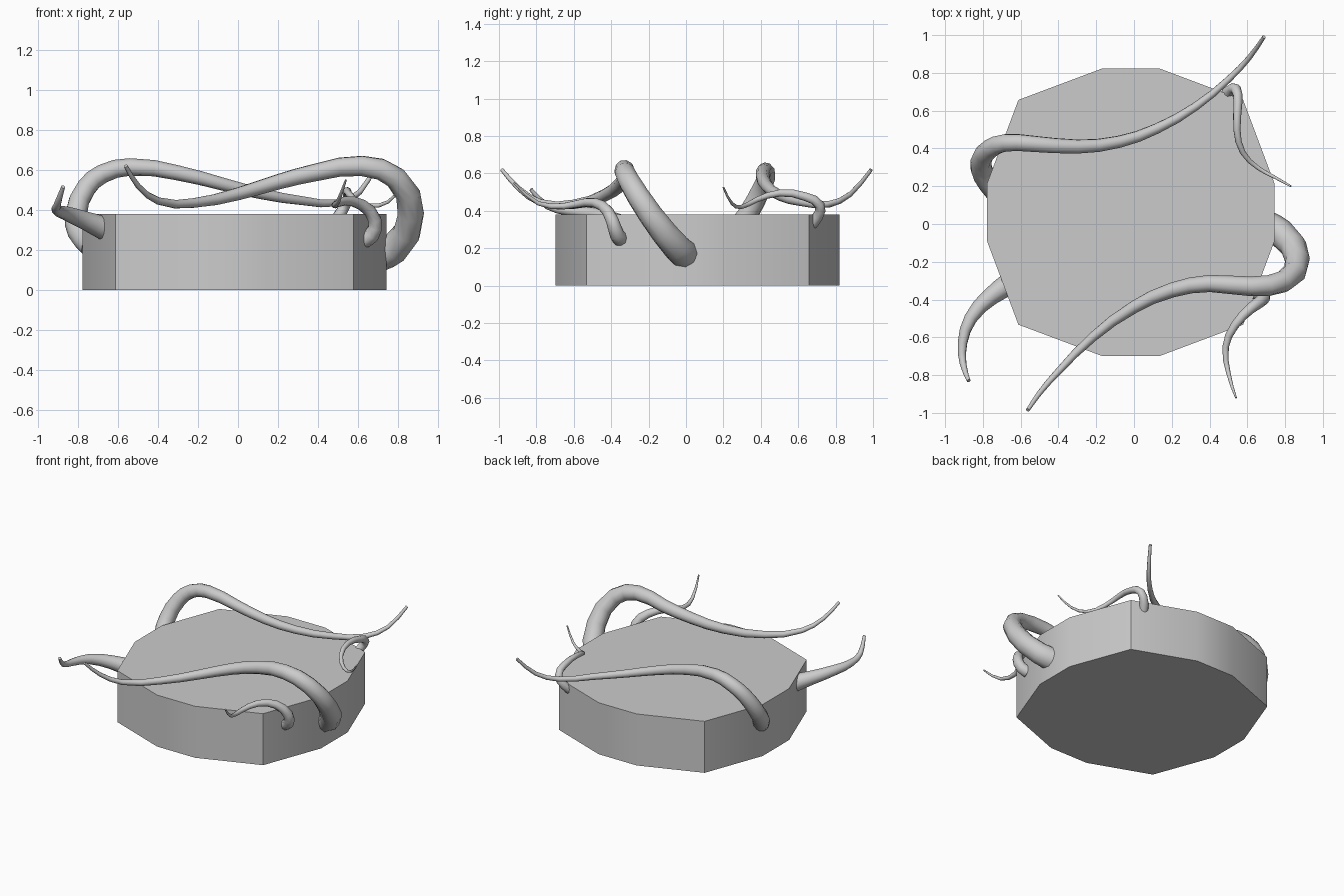
import bpy, bmesh, math

if "Cube" in bpy.data.objects:
    bpy.data.objects.remove(bpy.data.objects["Cube"])

def smooth(ob, angle):
    bpy.ops.object.select_all(action='DESELECT')
    ob.select_set(True)
    bpy.context.view_layer.objects.active = ob
    bpy.ops.object.shade_smooth_by_angle(angle=math.radians(angle))

# Base: squarish twelve-sided slab
CX, CY, H = -0.017, 0.062, 0.38
quarter = [(0.76, -0.155), (0.76, 0.155), (0.595, 0.595)]
outline = []
for i in range(4):
    for x, y in quarter:
        for _ in range(i):
            x, y = -y, x
        outline.append((x + CX, y + CY))
bm = bmesh.new()
face = bm.faces.new([bm.verts.new((x, y, 0)) for x, y in outline])
ext = bmesh.ops.extrude_face_region(bm, geom=[face])
for v in ext['geom']:
    if isinstance(v, bmesh.types.BMVert):
        v.co.z = H
bmesh.ops.recalc_face_normals(bm, faces=bm.faces)
me = bpy.data.meshes.new("base")
bm.to_mesh(me)
base = bpy.data.objects.new("base", me)
bpy.context.collection.objects.link(base)
smooth(base, 30)

# Tapered vine swept along a smooth path; radius falls from r0 to r1
def vine(name, path, r0, r1, power=0.8):
    cu = bpy.data.curves.new(name, 'CURVE')
    cu.dimensions = '3D'
    cu.bevel_depth = 1.0
    cu.bevel_resolution = 3
    cu.resolution_u = 2
    cu.use_fill_caps = True
    sp = cu.splines.new('BEZIER')
    sp.bezier_points.add(len(path) - 1)
    lens = [0]
    for a, b in zip(path, path[1:]):
        lens.append(lens[-1] + math.dist(a, b))
    for p, co, l in zip(sp.bezier_points, path, lens):
        p.co = co
        p.handle_left_type = p.handle_right_type = 'AUTO'
        p.radius = r0 + (r1 - r0) * (l / lens[-1]) ** power
    ob = bpy.data.objects.new(name, cu)
    bpy.context.collection.objects.link(ob)
    bpy.ops.object.select_all(action='DESELECT')
    ob.select_set(True)
    bpy.context.view_layer.objects.active = ob
    bpy.ops.object.convert(target='MESH')
    smooth(bpy.context.view_layer.objects.active, 50)

# Two long vines arching over the slab
vine("long_vine_right", [
    (0.70, -0.01, 0.17), (0.78, -0.05, 0.205), (0.865, -0.19, 0.38),
    (0.79, -0.305, 0.56), (0.62, -0.33, 0.62), (0.40, -0.315, 0.59),
    (0.20, -0.35, 0.54), (0.0, -0.44, 0.48), (-0.22, -0.60, 0.435),
    (-0.40, -0.78, 0.445), (-0.50, -0.895, 0.52), (-0.562, -0.985, 0.62)], 0.082, 0.010)
vine("long_vine_left", [
    (-0.73, 0.18, 0.22), (-0.795, 0.26, 0.29), (-0.81, 0.33, 0.38),
    (-0.76, 0.40, 0.51), (-0.68, 0.43, 0.58), (-0.54, 0.425, 0.615),
    (-0.30, 0.41, 0.585), (-0.08, 0.435, 0.53), (0.12, 0.505, 0.48),
    (0.33, 0.625, 0.445), (0.50, 0.765, 0.435), (0.61, 0.88, 0.49),
    (0.688, 0.99, 0.62)], 0.065, 0.010)

# Short vines at the corners
vine("short_vine_front_left", [
    (-0.65, -0.31, 0.30), (-0.76, -0.385, 0.345), (-0.865, -0.50, 0.385),
    (-0.908, -0.63, 0.40), (-0.905, -0.74, 0.425), (-0.875, -0.83, 0.515)], 0.062, 0.010)
vine("short_vine_front_right", [
    (0.63, -0.35, 0.25), (0.67, -0.37, 0.275), (0.685, -0.395, 0.35),
    (0.62, -0.445, 0.425), (0.535, -0.535, 0.445), (0.485, -0.65, 0.425),
    (0.50, -0.79, 0.44), (0.54, -0.92, 0.55)], 0.043, 0.005)
vine("short_vine_back_right", [
    (0.48, 0.67, 0.33), (0.505, 0.705, 0.37), (0.54, 0.715, 0.43),
    (0.55, 0.64, 0.475), (0.545, 0.50, 0.495), (0.575, 0.38, 0.46),
    (0.66, 0.295, 0.42), (0.75, 0.245, 0.44), (0.83, 0.20, 0.525)], 0.033, 0.005)
